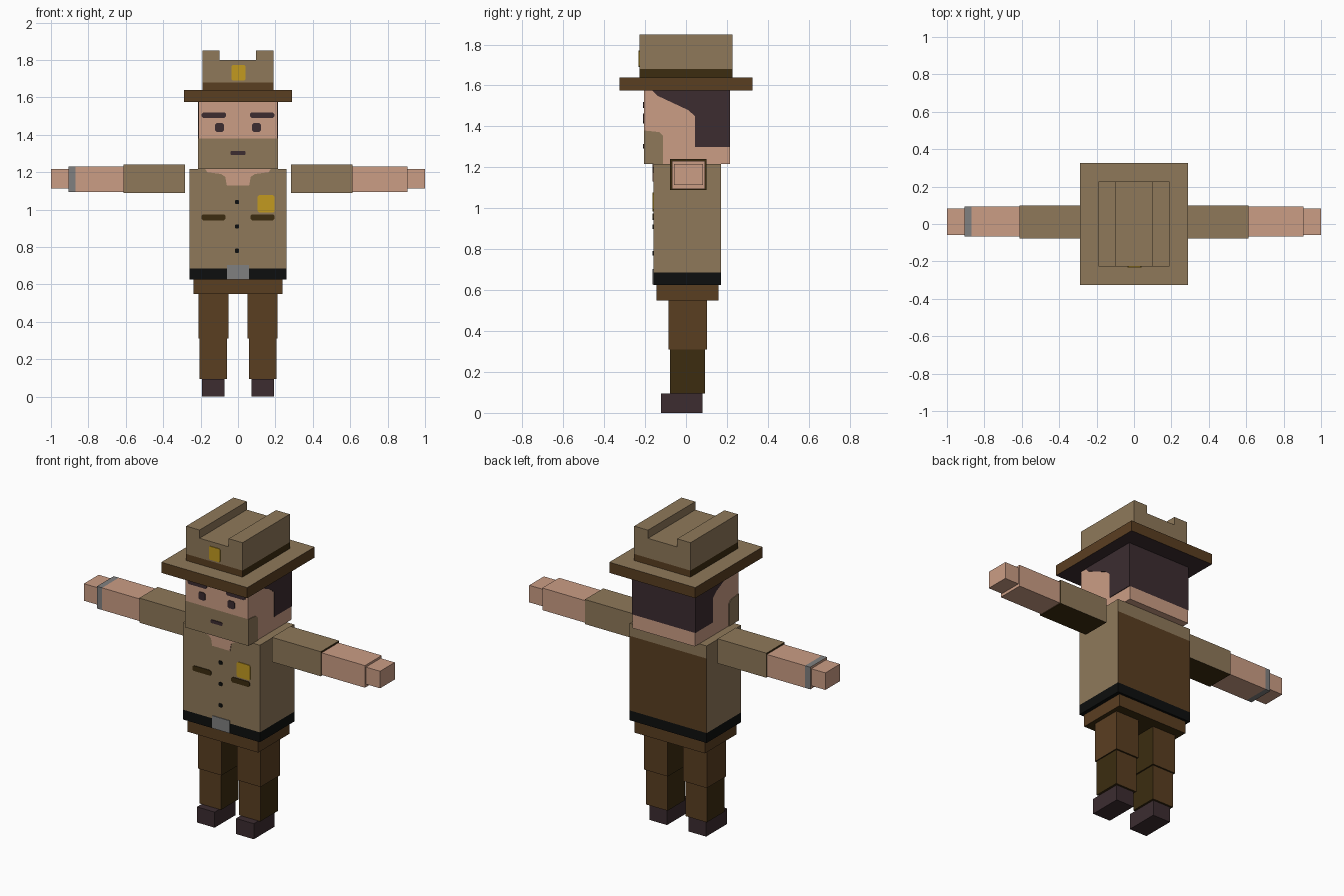
import bpy, bmesh
from mathutils import Vector

if "Cube" in bpy.data.objects:
    bpy.data.objects.remove(bpy.data.objects["Cube"])


def lin(v):
    v /= 255
    return v / 12.92 if v <= 0.04045 else ((v + 0.055) / 1.055) ** 2.4


COLOURS = {
    "tan": (143, 121, 90), "skin": (203, 157, 133), "brown": (90, 62, 33),
    "olive": (60, 44, 16), "dark": (60, 44, 48), "gold": (194, 154, 32),
    "grey": (128, 128, 128), "black": (13, 15, 14),
}
NAMES = list(COLOURS)
MATS = []
for key, rgb in COLOURS.items():
    m = bpy.data.materials.new(key)
    m.diffuse_color = [lin(c) for c in rgb] + [1]
    m.use_nodes = True
    m.node_tree.nodes["Principled BSDF"].inputs["Base Color"].default_value = m.diffuse_color
    MATS.append(m)


def finish(name, bm, rule):
    """Make the object; rule is a colour name or a function of face centre and normal."""
    bmesh.ops.recalc_face_normals(bm, faces=bm.faces)
    bm.normal_update()
    used = []
    for f in bm.faces:
        col = rule if isinstance(rule, str) else rule(f.calc_center_median(), f.normal)
        if col not in used:
            used.append(col)
        f.material_index = used.index(col)
    me = bpy.data.meshes.new(name)
    for col in used:
        me.materials.append(MATS[NAMES.index(col)])
    bm.to_mesh(me)
    bm.free()
    ob = bpy.data.objects.new(name, me)
    bpy.context.collection.objects.link(ob)
    return ob


def prism(name, pts, offset, rule, cuts=()):
    """Extrude a 3D outline by offset, then cut it at (axis, value) planes."""
    bm = bmesh.new()
    face = bm.faces.new([bm.verts.new(p) for p in pts])
    ext = bmesh.ops.extrude_face_region(bm, geom=[face], use_keep_orig=True)
    verts = [v for v in ext["geom"] if isinstance(v, bmesh.types.BMVert)]
    bmesh.ops.translate(bm, vec=Vector(offset), verts=verts)
    for axis, value in cuts:
        co, no = Vector(), Vector()
        co[axis], no[axis] = value, 1
        geom = bm.verts[:] + bm.edges[:] + bm.faces[:]
        bmesh.ops.bisect_plane(bm, geom=geom, plane_co=co, plane_no=no)
    return finish(name, bm, rule)


def box(name, x, y, z, rule, cuts=()):
    pts = [(x[0], y[0], z[0]), (x[1], y[0], z[0]), (x[1], y[0], z[1]), (x[0], y[0], z[1])]
    return prism(name, pts, (0, y[1] - y[0], 0), rule, cuts)


def front_plate(name, pts, y, col):
    return prism(name, [(u, y, v) for u, v in pts], (0, -0.004, 0), col)


def side_plate(name, pts, x, col):
    return prism(name, [(x, u, v) for u, v in pts], (0.004 if x > 0 else -0.004, 0, 0), col)


def rect(x0, x1, z0, z1, c=0.0):
    """Rectangle outline with optional clipped corners."""
    if not c:
        return [(x0, z0), (x1, z0), (x1, z1), (x0, z1)]
    return [(x0 + c, z0), (x1 - c, z0), (x1, z0 + c), (x1, z1 - c),
            (x1 - c, z1), (x0 + c, z1), (x0, z1 - c), (x0, z0 + c)]


# Hat: grooved crown with band, and wide brim
def crown_rule(c, n):
    if c.z < 1.68 and abs(n.z) < 0.5:
        return "olive" if abs(n.x) > 0.5 else "brown"
    return "tan"


crown = [(-0.19, 1.64), (0.19, 1.64), (0.19, 1.85), (0.097, 1.85),
         (0.097, 1.8), (-0.1, 1.8), (-0.1, 1.85), (-0.19, 1.85)]
prism("hat_crown", [(x, -0.228, z) for x, z in crown], (0, 0.456, 0), crown_rule, [(2, 1.68)])
box("hat_brim", (-0.29, 0.29), (-0.325, 0.325), (1.575, 1.64),
    lambda c, n: "tan" if n.z > 0.5 else "dark" if n.z < -0.5 else "brown")
front_plate("hat_badge", rect(-0.035, 0.04, 1.69, 1.772, 0.006), -0.228, "gold")


# Head: beard on the front, hair on the back
def head_rule(c, n):
    if n.y < -0.5 and c.z < 1.38:
        return "tan"
    if n.y > 0.5 and c.z > 1.3:
        return "dark"
    return "skin"


box("head", (-0.21, 0.21), (-0.205, 0.215), (1.217, 1.575), head_rule, [(2, 1.3), (2, 1.38)])
hair = [(0.215, 1.3), (0.215, 1.575), (-0.165, 1.575), (-0.14, 1.55),
        (0.01, 1.48), (0.045, 1.45), (0.045, 1.3)]
beard = [(-0.205, 1.217), (-0.112, 1.217), (-0.112, 1.355), (-0.13, 1.372), (-0.205, 1.38)]

for s, side in ((-1, "left"), (1, "right")):
    def span(a, b):
        return tuple(sorted((s * a, s * b)))

    side_plate(side + "_hair", hair, 0.21 * s, "dark")
    side_plate(side + "_beard", beard, 0.21 * s, "tan")
    front_plate(side + "_eyebrow", rect(*span(0.065, 0.194), 1.49, 1.52, 0.008), -0.205, "dark")
    front_plate(side + "_eye", rect(*span(0.075, 0.122), 1.415, 1.462, 0.008), -0.205, "dark")
    front_plate(side + "_pocket", rect(*span(0.068, 0.194), 0.943, 0.975, 0.008), -0.16, "olive")

    # Arm: sleeve, forearm, hand
    box(side + "_sleeve", span(0.283, 0.613), (-0.077, 0.1), (1.09, 1.24),
        lambda c, n: "olive" if n.z < -0.5 or n.x * s > 0.5 else "tan")
    box(side + "_forearm", span(0.613, 0.905), (-0.068, 0.094), (1.095, 1.23),
        lambda c, n: "grey" if c.x < -0.87 and abs(n.x) < 0.5 else "skin", [(0, -0.87)])
    box(side + "_hand", span(0.905, 1.0), (-0.058, 0.084), (1.113, 1.217), "skin")

    # Leg: thigh, shin, boot
    box(side + "_thigh", span(0.052, 0.212), (-0.085, 0.102), (0.31, 0.55),
        lambda c, n: "olive" if n.x * s < -0.5 or n.z < -0.5 else "brown")
    box(side + "_shin", span(0.06, 0.205), (-0.077, 0.092), (0.095, 0.31),
        lambda c, n: "brown" if abs(n.y) > 0.5 else "olive")
    box(side + "_boot", span(0.072, 0.192), (-0.122, 0.08), (0, 0.095), "dark")

front_plate("mouth", rect(-0.04, 0.04, 1.293, 1.313, 0.004), -0.205, "dark")


# Torso: shirt with belt band and brown back panel
def torso_rule(c, n):
    if n.z > 0.5:
        return "tan"
    if c.z < 0.685:
        return "black"
    return "brown" if n.y > 0.5 and c.z < 1.14 else "tan"


box("torso", (-0.26, 0.26), (-0.16, 0.172), (0.625, 1.217), torso_rule, [(2, 0.685), (2, 1.14)])
half = [(0.06, 1.13), (0.068, 1.175), (0.09, 1.19), (0.165, 1.2), (0.175, 1.217)]
front_plate("collar_opening", half + [(-x, z) for x, z in reversed(half)], -0.16, "skin")
front_plate("chest_badge", rect(0.105, 0.196, 0.985, 1.077, 0.008), -0.16, "gold")
front_plate("belt_buckle", rect(-0.06, 0.058, 0.627, 0.703), -0.16, "grey")
for i, z in enumerate((1.04, 0.91, 0.78)):
    front_plate(f"button_{i + 1}", rect(-0.016, 0.006, z - 0.011, z + 0.011, 0.004), -0.16, "black")

# Pelvis
box("pelvis", (-0.238, 0.238), (-0.145, 0.158), (0.55, 0.625),
    lambda c, n: "olive" if n.z < -0.5 else "brown")
